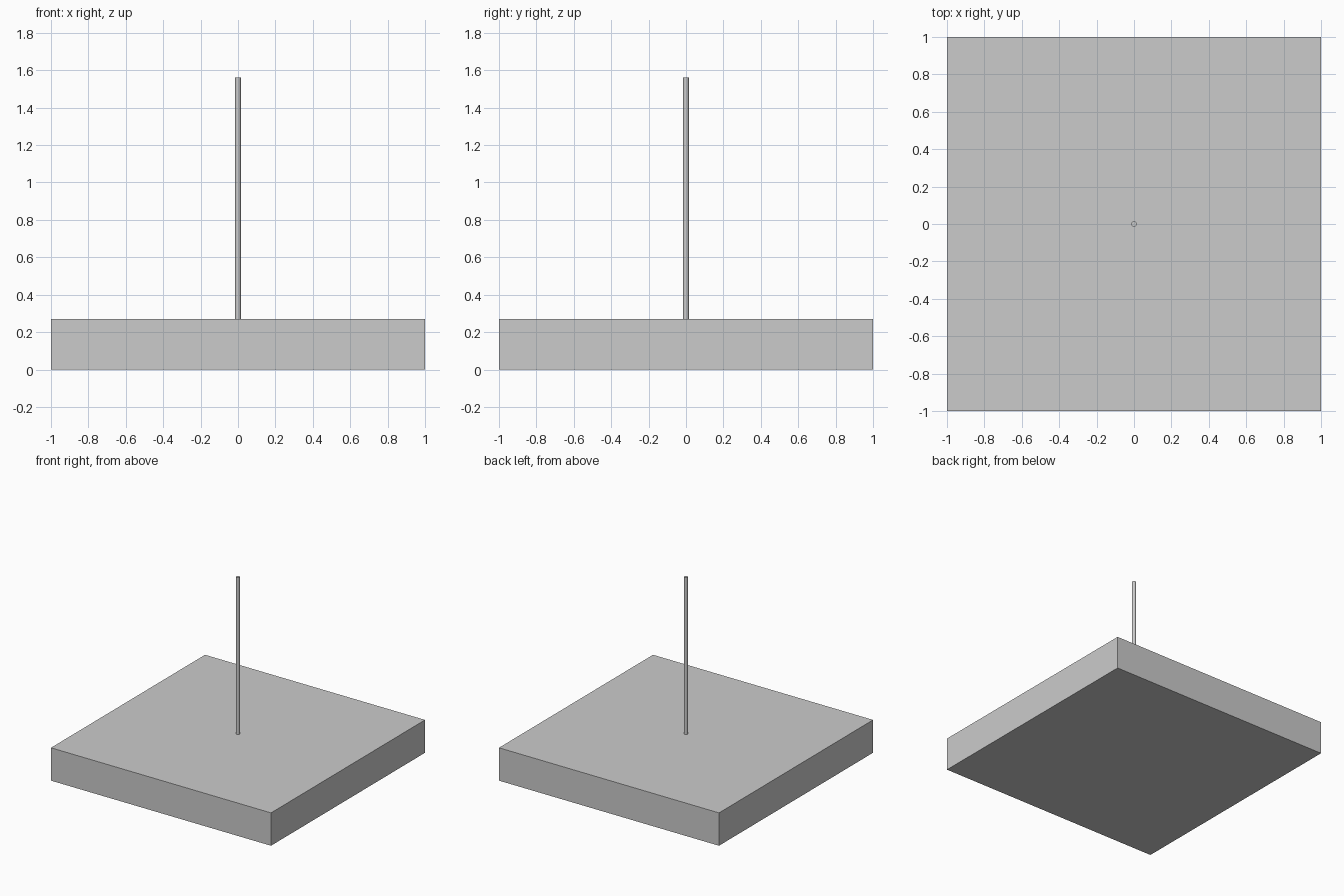
import bpy
import math

if "Cube" in bpy.data.objects:
    bpy.data.objects.remove(bpy.data.objects["Cube"])

BASE_H = 0.27
POLE_TOP = 1.56
POLE_R = 0.015

# Square slab base
bpy.ops.mesh.primitive_cube_add(size=1, location=(0, 0, BASE_H / 2))
base = bpy.context.object
base.name = "base_slab"
base.scale = (2, 2, BASE_H)
bpy.ops.object.transform_apply(location=False, rotation=False, scale=True)

# Thin round pole standing on the slab
bpy.ops.mesh.primitive_cylinder_add(
    vertices=32, radius=POLE_R, depth=POLE_TOP - BASE_H,
    location=(0, 0, (POLE_TOP + BASE_H) / 2))
pole = bpy.context.object
pole.name = "pole"
bpy.ops.object.shade_smooth_by_angle(angle=math.radians(30))
